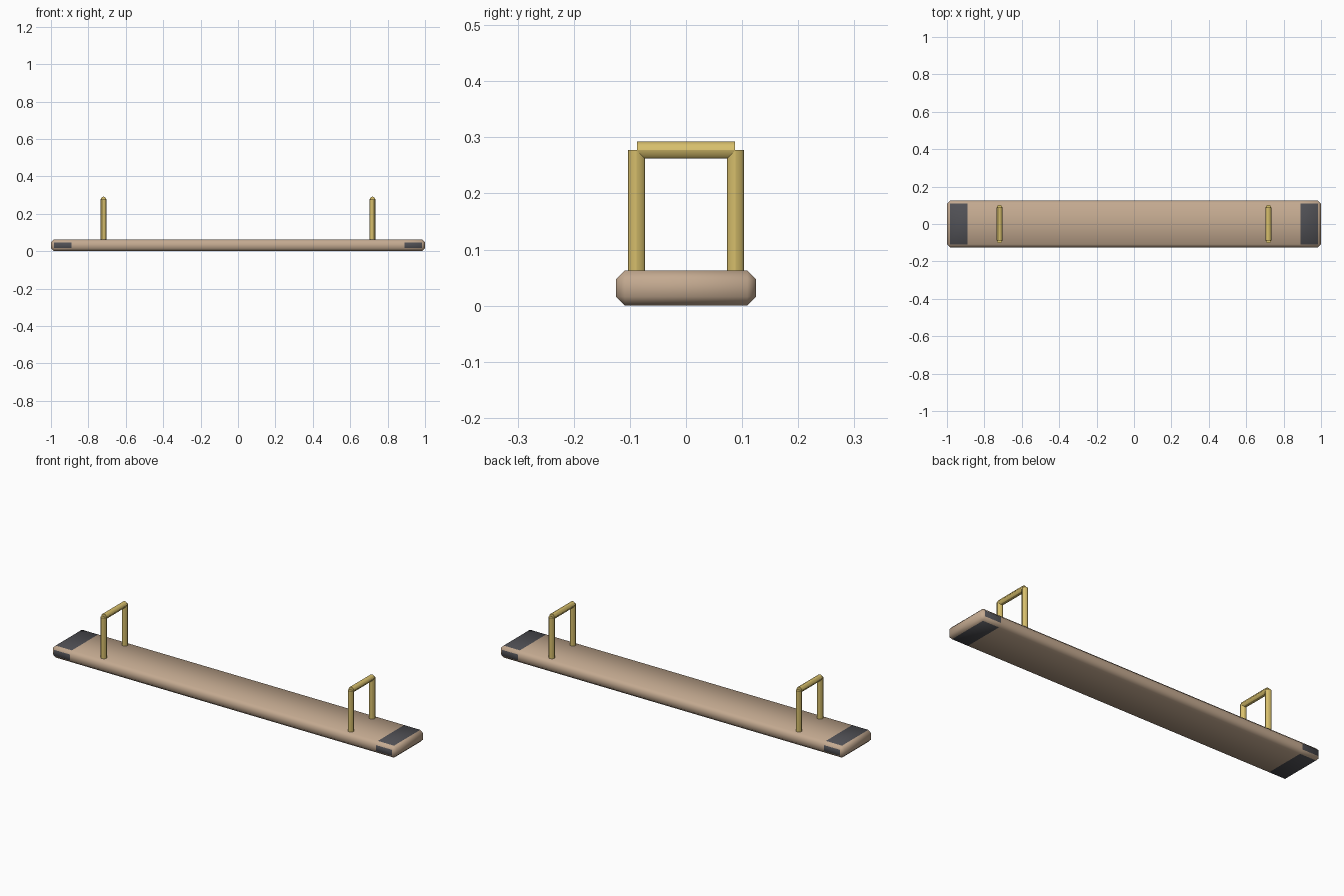
import bpy, bmesh
from mathutils import Vector, Matrix

if "Cube" in bpy.data.objects:
    bpy.data.objects.remove(bpy.data.objects["Cube"])


def material(name, rgb):
    m = bpy.data.materials.new(name)
    m.diffuse_color = (*rgb, 1)
    m.use_nodes = True
    m.node_tree.nodes["Principled BSDF"].inputs["Base Color"].default_value = m.diffuse_color
    return m


WOOD = material("tan wood", (0.55, 0.40, 0.28))
DARK = material("dark grey rubber", (0.08, 0.08, 0.09))
BRASS = material("yellow metal", (0.68, 0.52, 0.15))

LENGTH, WIDTH, HEIGHT, CHAMFER = 2.0, 0.25, 0.063, 0.016
CAP_X = 0.89                    # inner edge of the end pads
HANDLE_X, POST_Y, TUBE_R, BAR_Z = 0.719, 0.088, 0.0152, 0.277


def finish(bm, name, mats):
    for f in bm.faces:
        f.smooth = True
    me = bpy.data.meshes.new(name)
    bm.to_mesh(me)
    bm.free()
    for m in mats:
        me.materials.append(m)
    ob = bpy.data.objects.new(name, me)
    bpy.context.collection.objects.link(ob)
    return ob


# Chamfered plank with dark pads on the flat faces at both ends
bm = bmesh.new()
bmesh.ops.create_cube(bm, size=1)
bmesh.ops.scale(bm, vec=(LENGTH, WIDTH, HEIGHT), verts=bm.verts)
bmesh.ops.translate(bm, vec=(0, 0, HEIGHT / 2), verts=bm.verts)
bmesh.ops.bevel(bm, geom=bm.edges[:], offset=CHAMFER, segments=1,
                affect='EDGES', clamp_overlap=True)
for s in (-1, 1):
    bmesh.ops.bisect_plane(bm, geom=bm.verts[:] + bm.edges[:] + bm.faces[:],
                           plane_co=(s * CAP_X, 0, 0), plane_no=(1, 0, 0))
bm.normal_update()
for f in bm.faces:
    flat = max(abs(f.normal.y), abs(f.normal.z)) > 0.95
    if flat and abs(f.calc_center_median().x) > CAP_X:
        f.material_index = 1
finish(bm, "plank", [WOOD, DARK])


# Round tube between two points
def tube(name, a, b):
    a, b = Vector(a), Vector(b)
    d = b - a
    rot = d.to_track_quat('Z', 'Y').to_matrix().to_4x4()
    bm = bmesh.new()
    bmesh.ops.create_cone(bm, cap_ends=True, segments=12, radius1=TUBE_R,
                          radius2=TUBE_R, depth=d.length,
                          matrix=Matrix.Translation((a + b) / 2) @ rot)
    ob = finish(bm, name, [BRASS])
    bpy.ops.object.select_all(action='DESELECT')
    ob.select_set(True)
    bpy.context.view_layer.objects.active = ob
    bpy.ops.object.shade_smooth_by_angle()


# Two handles, each with two posts and a crossbar
for side, s in (("left", -1), ("right", 1)):
    x = s * HANDLE_X
    for end, t in (("front", -1), ("back", 1)):
        tube(f"{side}_{end}_handle_post", (x, t * POST_Y, 0.03), (x, t * POST_Y, BAR_Z))
    tube(f"{side}_handle_bar", (x, -0.087, BAR_Z), (x, 0.087, BAR_Z))
